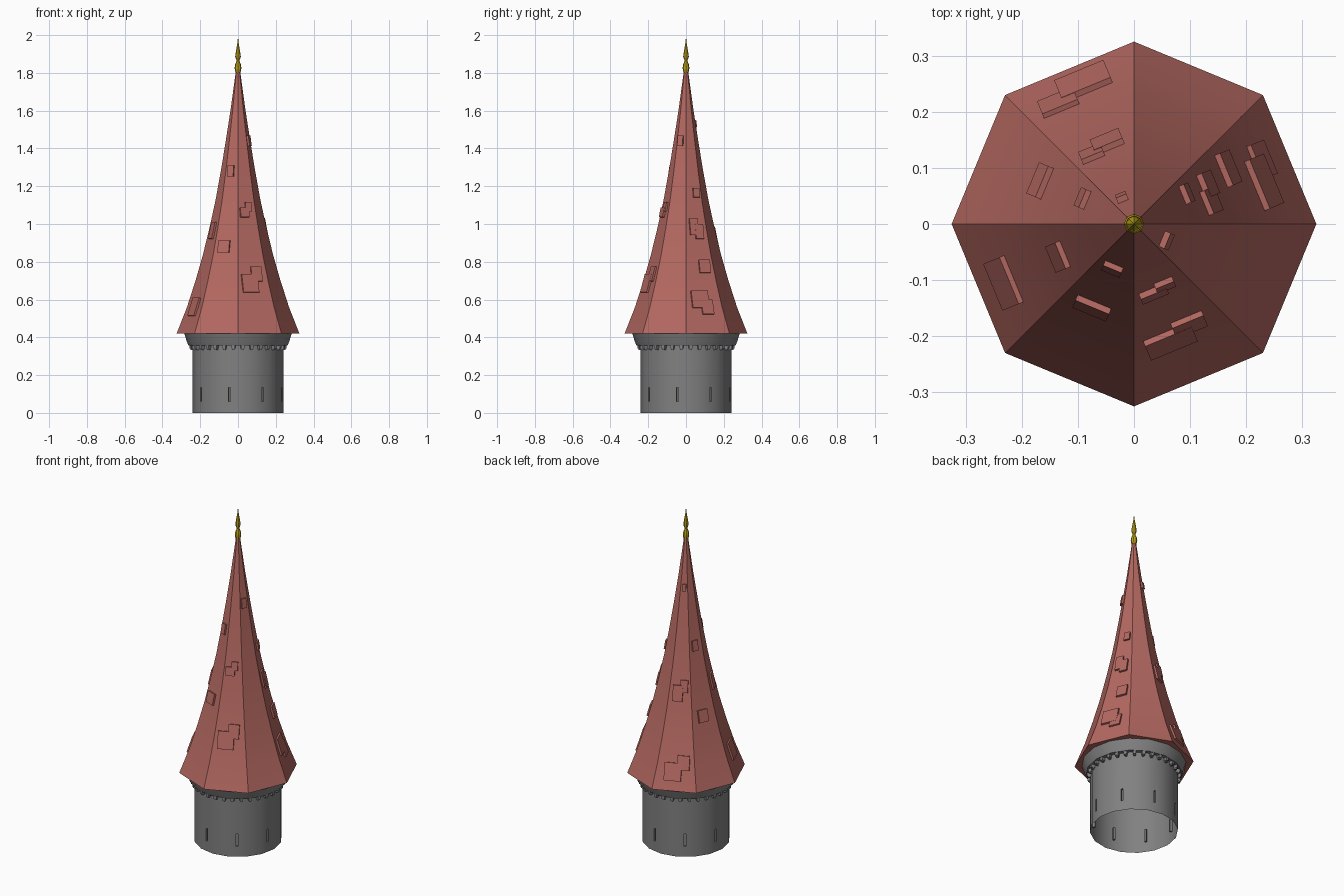
import bpy, bmesh, math
from mathutils import Matrix, Vector

if "Cube" in bpy.data.objects:
    bpy.data.objects.remove(bpy.data.objects["Cube"])


def material(name, col):
    m = bpy.data.materials.new(name)
    m.diffuse_color = (*col, 1)
    m.use_nodes = True
    m.node_tree.nodes["Principled BSDF"].inputs["Base Color"].default_value = m.diffuse_color
    return m


STONE = material("grey stone", (0.22, 0.22, 0.22))
RED = material("red roof tile", (0.46, 0.14, 0.12))
GOLD = material("gold", (0.53, 0.38, 0.01))


def finish(bm, name, mat, smooth=True, fix=True):
    if fix:
        bmesh.ops.recalc_face_normals(bm, faces=bm.faces)
    me = bpy.data.meshes.new(name)
    bm.to_mesh(me)
    bm.free()
    me.materials.append(mat)
    ob = bpy.data.objects.new(name, me)
    bpy.context.collection.objects.link(ob)
    if smooth:
        bpy.ops.object.select_all(action='DESELECT')
        ob.select_set(True)
        bpy.context.view_layer.objects.active = ob
        bpy.ops.object.shade_smooth_by_angle(angle=math.radians(30))
    return ob


def lathe(profile, n):
    """Revolve (radius, z) points, bottom to top; zero radius becomes a tip."""
    bm = bmesh.new()
    rings = []
    for r, z in profile:
        k = n if r > 0 else 1
        rings.append([bm.verts.new((r * math.cos(math.tau * i / n), r * math.sin(math.tau * i / n), z))
                      for i in range(k)])
    for a, b in zip(rings, rings[1:]):
        for i in range(n):
            j = (i + 1) % n
            quad = [a[i % len(a)], a[j % len(a)], b[j % len(b)], b[i % len(b)]]
            bm.faces.new(list(dict.fromkeys(quad)))
    return bm


def add_box(bm, matrix, size):
    bmesh.ops.create_cube(bm, size=1, matrix=matrix @ Matrix.Diagonal((*size, 1)))


# Tower wall: open tube with a recessed arrow slit in every second facet
bm = lathe([(0.24, 0), (0.24, 0.37)], 16)
bm.normal_update()
chosen = []
for f in bm.faces:
    c = f.calc_center_median()
    k = round((math.degrees(math.atan2(c.y, c.x)) - 33.75) / 22.5)
    if k % 2 == 0:
        chosen.append(f)
bmesh.ops.inset_individual(bm, faces=chosen, thickness=0.02)
for f in chosen:
    n = f.normal.copy()
    c = f.calc_center_median()
    side = Vector((-n.y, n.x, 0))
    for v in f.verts:
        s = 1 if (v.co - c).dot(side) > 0 else -1
        z = 0.135 if v.co.z > c.z else 0.06
        v.co = Vector((c.x, c.y, z)) + side * s * 0.005
    ext = bmesh.ops.extrude_discrete_faces(bm, faces=[f])
    bmesh.ops.translate(bm, verts=ext['faces'][0].verts, vec=n * -0.015)
finish(bm, "tower_wall", STONE, fix=False)

# Flared cornice under the roof
finish(lathe([(0.238, 0.358), (0.263, 0.358), (0.27, 0.375), (0.285, 0.421)], 16), "cornice", STONE)

# Small brackets around the cornice
bm = bmesh.new()
for i in range(32):
    rot = Matrix.Rotation(math.radians(5.625 + 11.25 * i), 4, 'Z')
    add_box(bm, rot @ Matrix.Translation((0.245, 0, 0.35)), (0.022, 0.018, 0.02))
    add_box(bm, rot @ Matrix.Translation((0.243, 0, 0.338)), (0.016, 0.012, 0.008))
finish(bm, "brackets", STONE, smooth=False)

# Eight-sided roof with a concave spire profile
ROOF = [(0.325, 0.42), (0.27, 0.56), (0.225, 0.70), (0.185, 0.84), (0.151, 0.98), (0.12, 1.12),
        (0.091, 1.28), (0.068, 1.42), (0.04, 1.60), (0.010, 1.82)]
finish(lathe([(0, 0.42)] + ROOF + [(0, 1.83)], 8), "roof", RED)


def roof_radius(z):
    for (r0, z0), (r1, z1) in zip(ROOF, ROOF[1:]):
        if z <= z1:
            return r0 + (r1 - r0) * (z - z0) / (z1 - z0)
    return ROOF[-1][0]


# Raised tiles per roof side: (sideways offset, height z, width, length)
TILES = {
    22.5: [(-0.02, 0.60, 0.095, 0.095), (0.018, 0.56, 0.065, 0.08), (0.027, 0.775, 0.062, 0.07),
           (-0.015, 0.985, 0.045, 0.09), (0.015, 0.96, 0.045, 0.08), (0.014, 1.165, 0.035, 0.05)],
    112.5: [(-0.014, 0.52, 0.095, 0.10), (0.042, 0.57, 0.068, 0.08), (-0.012, 0.94, 0.055, 0.09),
            (0.022, 0.98, 0.042, 0.07), (0.002, 1.53, 0.02, 0.04)],
    157.5: [(-0.007, 0.81, 0.06, 0.07), (-0.007, 1.2, 0.035, 0.06)],
    202.5: [(0.008, 0.56, 0.09, 0.10), (0.002, 0.965, 0.05, 0.09)],
    247.5: [(-0.012, 0.88, 0.065, 0.065), (-0.005, 1.28, 0.035, 0.06)],
    292.5: [(-0.02, 0.685, 0.09, 0.10), (0.022, 0.735, 0.06, 0.08), (-0.015, 1.06, 0.05, 0.05),
            (0.009, 1.09, 0.035, 0.05)],
    337.5: [(-0.005, 1.44, 0.03, 0.055)],
}
bm = bmesh.new()
for ang, tiles in TILES.items():
    for i, (t, z, w, h) in enumerate(tiles):
        slope = (roof_radius(z + h / 2) - roof_radius(z - h / 2)) / h
        d = roof_radius(z) * math.cos(math.pi / 8) + 0.002 - 0.001 * (i % 2)
        m = (Matrix.Rotation(math.radians(ang), 4, 'Z') @ Matrix.Translation((d, t, z))
             @ Matrix.Rotation(math.atan(slope * math.cos(math.pi / 8)), 4, 'Y'))
        add_box(bm, m, (0.018, w, h))
finish(bm, "raised_tiles", RED, smooth=False)

# Gold finial
finish(lathe([(0, 1.80), (0.014, 1.805), (0.018, 1.825), (0.015, 1.845), (0.007, 1.865), (0.015, 1.885),
              (0.011, 1.915), (0.004, 1.955), (0.002, 1.97), (0, 2.0)], 8), "finial", GOLD)
